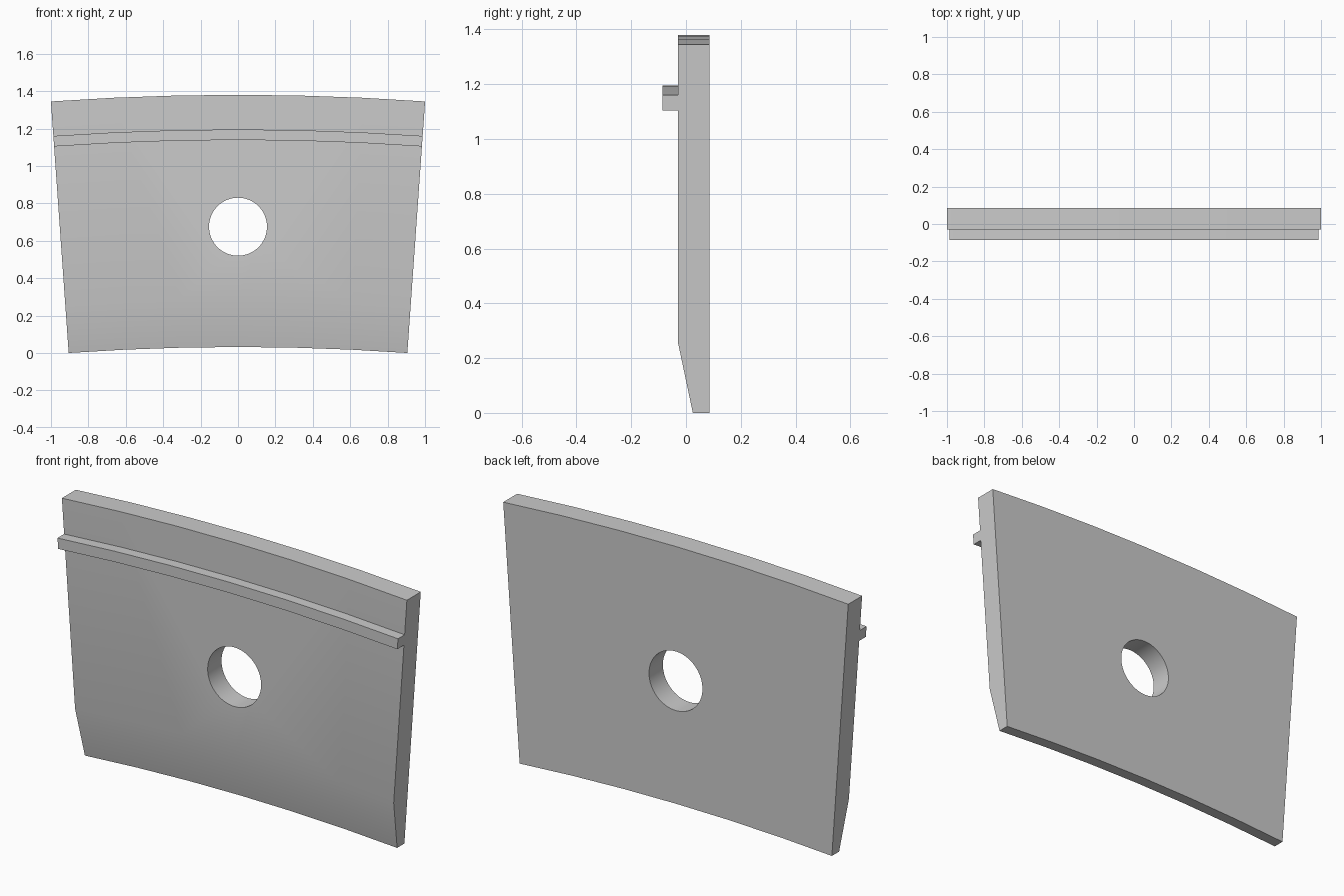
import bpy, bmesh, math

old = bpy.data.objects.get("Cube")
if old:
    bpy.data.objects.remove(old, do_unlink=True)

CENTRE_Z = -12.82      # common centre of all the arcs
HALF_ANGLE = 0.0705
STEPS = 6

grey = bpy.data.materials.new("plain grey")
grey.use_nodes = True
colour = (0.6, 0.6, 0.6, 1)
grey.diffuse_color = colour
grey.node_tree.nodes["Principled BSDF"].inputs["Base Color"].default_value = colour


def make_object(name, bm):
    bmesh.ops.recalc_face_normals(bm, faces=bm.faces)
    mesh = bpy.data.meshes.new(name)
    bm.to_mesh(mesh)
    bm.free()
    mesh.materials.append(grey)
    obj = bpy.data.objects.new(name, mesh)
    bpy.context.collection.objects.link(obj)
    return obj


def swept_arc(name, profile):
    """Sweep a (y, apex height) profile around the common centre."""
    bm = bmesh.new()
    columns = []
    for i in range(STEPS + 1):
        a = HALF_ANGLE * (2 * i / STEPS - 1)
        columns.append([bm.verts.new(((z - CENTRE_Z) * math.sin(a), y,
                                      CENTRE_Z + (z - CENTRE_Z) * math.cos(a)))
                        for y, z in profile])
    n = len(profile)
    for j in range(n):
        k = (j + 1) % n
        if abs(profile[j][0] - profile[k][0]) < 1e-6:
            # flat front or back: one face
            bm.faces.new([c[j] for c in columns] + [c[k] for c in reversed(columns)])
        else:
            for a, b in zip(columns, columns[1:]):
                bm.faces.new((a[j], b[j], b[k], a[k]))
    bm.faces.new(columns[0])
    bm.faces.new(columns[-1])
    return make_object(name, bm)


def smooth(obj):
    bpy.ops.object.select_all(action="DESELECT")
    obj.select_set(True)
    bpy.context.view_layer.objects.active = obj
    bpy.ops.object.shade_smooth_by_angle(angle=math.radians(30))


# Curved plate with a tapered lower front
plate = swept_arc("plate", [(0.085, 0.032), (0.085, 1.38), (-0.03, 1.38),
                            (-0.03, 0.293), (0.025, 0.032)])

# Round hole through the plate
bpy.ops.mesh.primitive_cylinder_add(vertices=64, radius=0.155, depth=1,
                                    location=(0, 0, 0.675),
                                    rotation=(math.pi / 2, 0, 0))
cutter = bpy.context.object
cutter.name = "hole_cutter"
cutter.hide_render = True
cutter.data.materials.append(grey)
hole = plate.modifiers.new("hole", "BOOLEAN")
hole.operation = "DIFFERENCE"
hole.solver = "EXACT"
hole.object = cutter
bpy.context.view_layer.objects.active = plate
bpy.ops.object.modifier_apply(modifier=hole.name)
bpy.data.objects.remove(cutter, do_unlink=True)
smooth(plate)

# Raised rail across the front
rail = swept_arc("front_rail", [(-0.03, 1.139), (-0.03, 1.195),
                                (-0.085, 1.195), (-0.085, 1.139)])
smooth(rail)
